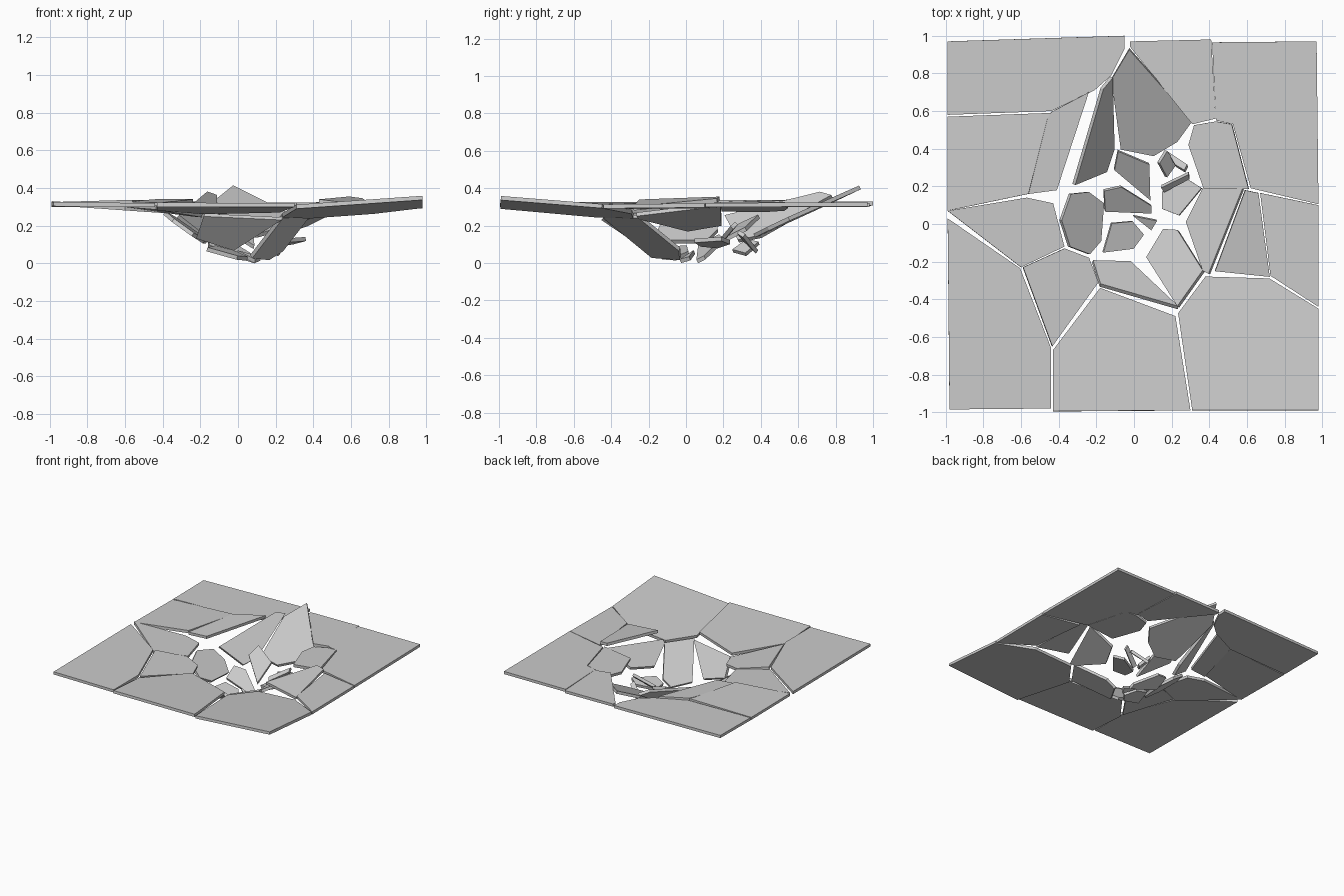
import bpy, bmesh
from mathutils import Vector

T = 0.022  # slab thickness
parts = []


def shard(name, outline, z, gx=0.0, gy=0.0, t=T):
    """Flat slab from a plan outline; z is the mid height at the first corner, gx/gy the slopes."""
    x0, y0 = outline[0]
    n = Vector((-gx, -gy, 1)).normalized() * t / 2
    bm = bmesh.new()
    mid = [Vector((x, y, z + gx * (x - x0) + gy * (y - y0))) for x, y in outline]
    top = [bm.verts.new(p + n) for p in mid]
    low = [bm.verts.new(p - n) for p in mid]
    bm.faces.new(top)
    bm.faces.new(low[::-1])
    k = len(mid)
    for i in range(k):
        j = (i + 1) % k
        bm.faces.new((top[i], low[i], low[j], top[j]))
    bmesh.ops.recalc_face_normals(bm, faces=bm.faces)
    me = bpy.data.meshes.new(name)
    bm.to_mesh(me)
    bm.free()
    ob = bpy.data.objects.new(name, me)
    bpy.context.collection.objects.link(ob)
    parts.append(ob)


# Large outer plates
shard("plate_back_left", [(-.99, .97), (-.05, 1), (-.05, .93), (-.12, .79), (-.21, .71),
                          (-.44, .60), (-.99, .58)], .315, .005, .01)
shard("plate_left_upper", [(-.99, .57), (-.44, .59), (-.46, .56), (-.56, .16), (-.99, .07)], .31, .03, -.01)
shard("plate_left_inner", [(-.44, .595), (-.24, .70), (-.41, .18), (-.56, .16), (-.46, .56)], .33, -.02, .04)
shard("plate_left_mid", [(-.99, .07), (-.57, .14), (-.43, .11), (-.37, -.12), (-.60, -.23)], .32, -.07, 0)
shard("plate_front_left", [(-.99, .03), (-.605, -.235), (-.44, -.66), (-.44, -.98), (-.98, -.985)], .315, -.01, 0)
shard("plate_front_left_inner", [(-.59, -.23), (-.37, -.13), (-.24, -.18), (-.19, -.31), (-.435, -.65)],
      .31, -.14, -.02)
shard("plate_front_mid", [(-.43, -.67), (-.18, -.34), (.22, -.49), (.30, -.99), (-.43, -.995)], .292, 0, -.06)
shard("plate_front_right", [(.235, -.475), (.38, -.28), (.72, -.29), (.98, -.45), (.98, -.99),
                            (.31, -.99)], .255, .07, -.08)
shard("plate_right", [(.67, .165), (.98, .10), (.98, -.44), (.725, -.275)], .305, .015, .01)
shard("plate_right_ridge", [(.59, .18), (.66, .165), (.72, -.28), (.43, -.25)], .345, -.12, .08)
shard("plate_right_sunk", [(.58, .185), (.40, -.265), (.37, -.25), (.28, .01), (.37, .19)], .315, .5, -.08)
shard("plate_back_right", [(.415, .965), (.97, .97), (.98, .105), (.62, .19), (.525, .53),
                           (.435, .55)], .315, 0, .005)
shard("plate_back_mid", [(-.02, .97), (.41, .98), (.435, .56), (.31, .53), (-.02, .94)], .312, 0, 0)
shard("plate_back_right_inner", [(.52, .53), (.61, .185), (.37, .19), (.29, .42), (.32, .525),
                                 (.435, .545)], .315, .12, .03)

# Steep shards hanging around the hole
shard("shard_back", [(-.025, .93), (.31, .55), (.23, .44), (.105, .365), (-.07, .40), (-.12, .77)],
      .405, .02, .46)
shard("shard_back_left", [(-.17, .72), (-.12, .78), (-.11, .40), (-.15, .28), (-.32, .21)], .375, -1.0, .54)
shard("shard_left", [(-.34, .16), (-.245, .17), (-.165, .11), (-.18, -.09), (-.24, -.16),
                     (-.345, -.12), (-.39, .02)], .24, -.7, .05)
shard("shard_front", [(-.22, -.20), (-.02, -.205), (.235, -.445), (-.18, -.325)], .14, -.35, -1.05)
shard("shard_right", [(.37, -.25), (.235, -.44), (.07, -.18), (.16, -.03), (.235, -.035)], .25, .61, -.435)

# Small fragments at the bottom of the crater
shard("fragment_a", [(-.085, .39), (.08, .32), (.085, .13), (-.105, .29)], .25, -.2, .5)
shard("fragment_b", [(.09, .10), (.09, .06), (-.155, .07), (-.16, .18), (-.07, .20)], .03, -.3, .5)
shard("fragment_c", [(-.12, .005), (-.01, .015), (.05, -.055), (-.005, -.13), (-.165, -.15)], .085, -.3, .15)
shard("fragment_d", [(-.005, .045), (.12, .02), (.09, -.03)], .06, -.2, .4)
shard("fragment_e", [(.15, .17), (.29, .235), (.36, .19), (.24, .045), (.15, .08)], .09, .2, -.1)
shard("fragment_f", [(.145, .20), (.29, .27), (.295, .245), (.16, .175)], .13, .1, 1.0)
shard("fragment_g", [(.13, .325), (.17, .39), (.22, .32), (.17, .25)], .12, -.8, .3)
shard("fragment_h", [(.18, .38), (.285, .31), (.27, .28), (.22, .31)], .06, .3, -.8)

# Rest the lowest corner on the ground
low = min(v.co.z for ob in parts for v in ob.data.vertices)
for ob in parts:
    for v in ob.data.vertices:
        v.co.z -= low
